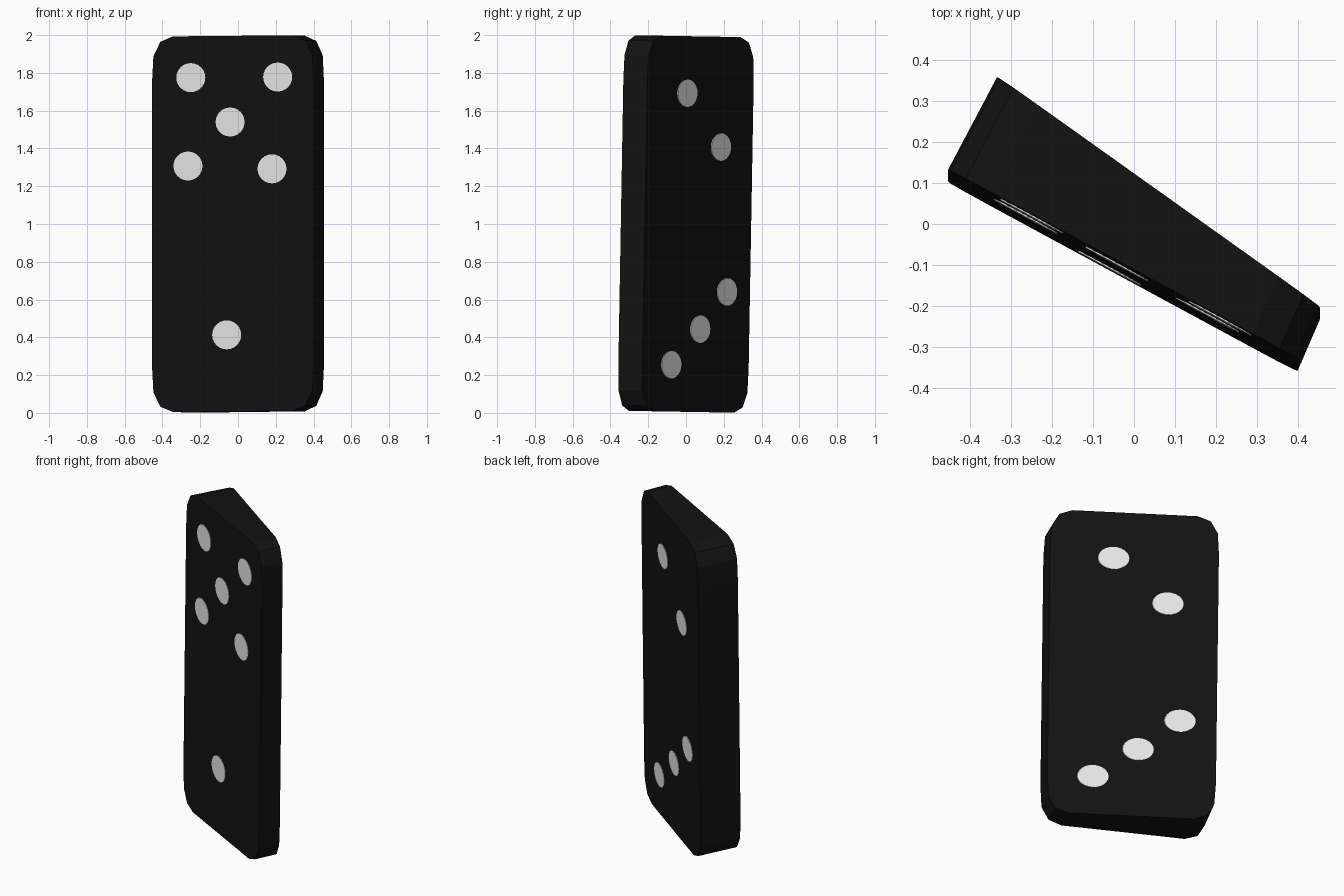
import bpy, bmesh, math

if "Cube" in bpy.data.objects:
    bpy.data.objects.remove(bpy.data.objects["Cube"])

LEAN = 0.0175      # the slab leans slightly backwards
HALF = 0.9945      # half height before leaning
# mid-height ends (x, y) of the front and back faces; the slab is a slight wedge
FRONT = ((-0.455, 0.118), (0.400, -0.345))
BACK = ((-0.335, 0.345), (0.455, -0.218))
# corner rounding: (inset along width, inset along height)
CORNER = [(0.0, 0.24), (0.008, 0.105), (0.05, 0.028), (0.125, 0.0)]


def material(name, value):
    m = bpy.data.materials.new(name)
    m.diffuse_color = (value, value, value, 1)
    m.use_nodes = True
    m.node_tree.nodes["Principled BSDF"].inputs["Base Color"].default_value = m.diffuse_color
    return m


def make_object(name, bm, mat):
    bmesh.ops.recalc_face_normals(bm, faces=bm.faces[:])
    me = bpy.data.meshes.new(name)
    bm.to_mesh(me)
    bm.free()
    me.materials.append(mat)
    ob = bpy.data.objects.new(name, me)
    bpy.context.collection.objects.link(ob)
    return ob


def face_y(line, x, z):
    """y of a leaning face at the given x and height."""
    (x0, y0), (x1, y1) = line
    return y0 + (y1 - y0) * (x - x0) / (x1 - x0) + LEAN * (z - 1)


def outline():
    """Rounded rectangle in (u, h), u and h measured from the centre."""
    w = 0.485
    q = [(w - a, HALF - b) for a, b in CORNER]
    pts = q + [(-u, h) for u, h in reversed(q)]
    return pts + [(-u, -h) for u, h in pts]


def body(mat):
    bm = bmesh.new()
    rings = []
    for line in (FRONT, BACK):
        (x0, _), (x1, _) = line
        ring = []
        for u, h in outline():
            x = x0 + (x1 - x0) * (u / 0.97 + 0.5)
            y = face_y(line, x, 1 + h)
            ring.append(bm.verts.new((x, y, 1 + h - LEAN * y)))
        rings.append(ring)
        bm.faces.new(ring)
    a, b = rings
    n = len(a)
    for i in range(n):
        j = (i + 1) % n
        bm.faces.new((a[i], a[j], b[j], b[i]))
    return make_object("domino_body", bm, mat)


def pip(name, line, x, z, r, out, mat, sides=24):
    """Thin round plate lying on a face; out is -1 for front, +1 for back."""
    bm = bmesh.new()
    rings = []
    for off in (-0.002, 0.004):
        ring = []
        for i in range(sides):
            t = 2 * math.pi * i / sides
            px, pz = x + r * math.cos(t), z + r * math.sin(t)
            ring.append(bm.verts.new((px, face_y(line, px, pz) + out * off, pz)))
        rings.append(ring)
        bm.faces.new(ring)
    for i in range(sides):
        j = (i + 1) % sides
        bm.faces.new((rings[0][i], rings[0][j], rings[1][j], rings[1][i]))
    return make_object(name, bm, mat)


black = material("black", 0.006)
white = material("white", 0.9)
body(black)

# front pips: five above, one below
for i, (x, z) in enumerate([(-0.25, 1.775), (0.21, 1.778), (-0.042, 1.54),
                            (-0.265, 1.307), (0.18, 1.292), (-0.06, 0.413)]):
    pip(f"front_pip_{i + 1}", FRONT, x, z, 0.077, -1, white)

# back pips: two above, three below, placed by y and height
(bx0, by0), (bx1, by1) = BACK
for i, (y, z) in enumerate([(0.005, 1.692), (0.183, 1.407), (0.215, 0.64),
                            (0.073, 0.443), (-0.08, 0.255)]):
    x = bx0 + (bx1 - bx0) * (y - LEAN * (z - 1) - by0) / (by1 - by0)
    pip(f"back_pip_{i + 1}", BACK, x, z, 0.073, 1, white)
